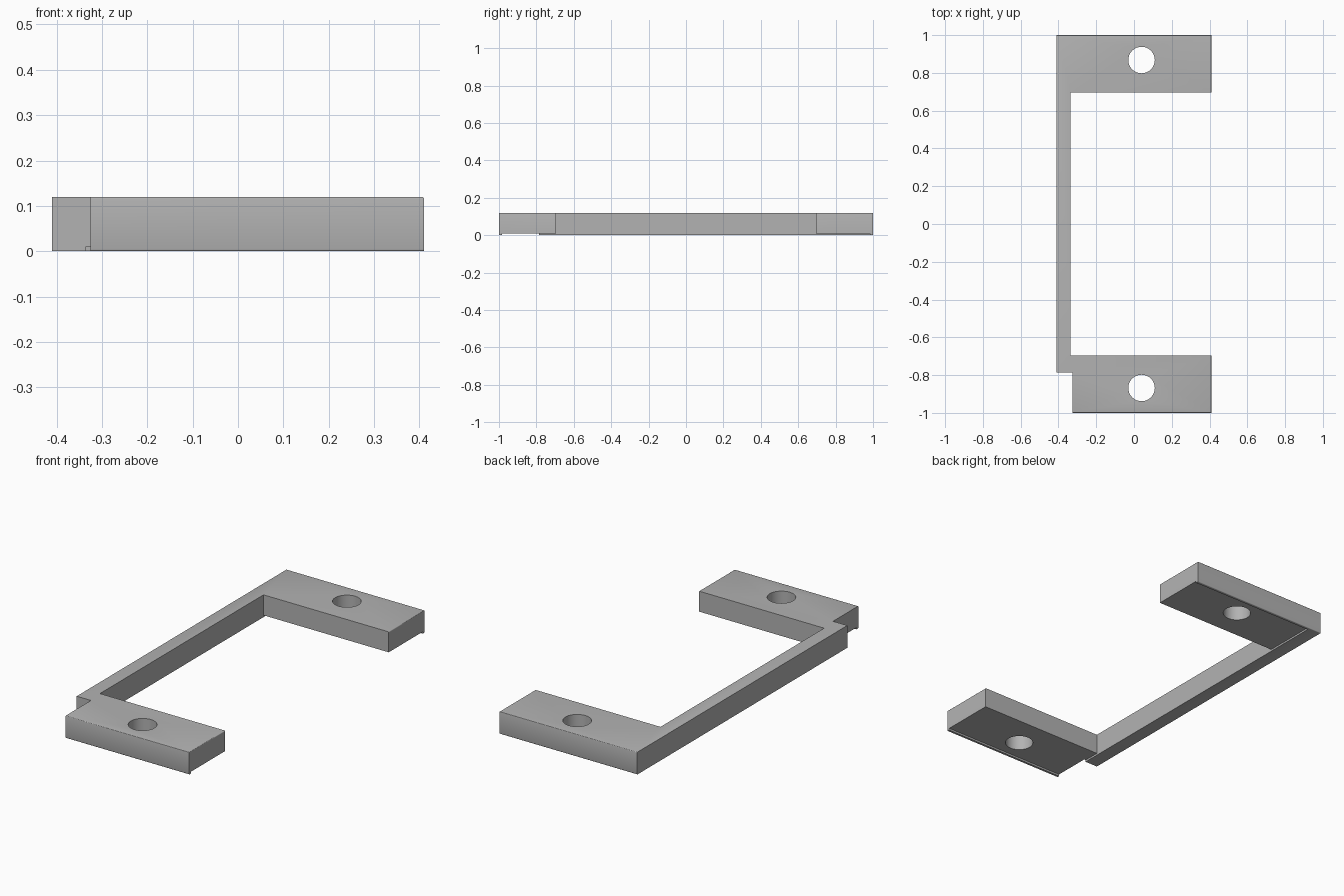
import bpy
import bmesh

cube = bpy.data.objects.get("Cube")
if cube:
    bpy.data.objects.remove(cube, do_unlink=True)

grey = bpy.data.materials.new("plain grey")
grey.use_nodes = True
colour = (0.45, 0.45, 0.45, 1)
grey.diffuse_color = colour
grey.node_tree.nodes["Principled BSDF"].inputs["Base Color"].default_value = colour

HEIGHT, SIDE, END = 0.12, 0.41, 1.0
RAIL_IN, PAD_IN = -0.335, 0.695    # inner faces of the rail and the pads
NOTCH_X, NOTCH_Y = -0.325, -0.785  # cut corner at the front
LIP, RECESS = 0.985, 0.01          # end lips under the pads


def prism(name, outline, z0, z1, fillet=False):
    """Extrude an outline upward, optionally easing the outer edges."""
    bm = bmesh.new()
    base = bm.faces.new([bm.verts.new((x, y, z0)) for x, y in outline])
    top = bmesh.ops.extrude_face_region(bm, geom=[base])["geom"]
    for v in top:
        if isinstance(v, bmesh.types.BMVert):
            v.co.z = z1
    bmesh.ops.recalc_face_normals(bm, faces=bm.faces)
    if fillet:
        edges = []
        for e in bm.edges:
            a, b = (v.co for v in e.verts)
            level = abs(a.z - b.z) < 1e-5
            at_end = min(abs(a.y), abs(b.y)) > END - 1e-4
            at_side = min(a.x, b.x) > SIDE - 1e-4 and min(a.z, b.z) > z0
            if level and (at_end or at_side):
                edges.append(e)
        bmesh.ops.bevel(bm, geom=edges, offset=0.004, segments=3,
                        profile=0.5, affect='EDGES')
    mesh = bpy.data.meshes.new(name)
    bm.to_mesh(mesh)
    bm.free()
    mesh.materials.append(grey)
    obj = bpy.data.objects.new(name, mesh)
    bpy.context.collection.objects.link(obj)
    return obj


def cut(target, cutter):
    """Subtract a cutter and remove it."""
    mod = target.modifiers.new("cut", 'BOOLEAN')
    mod.operation = 'DIFFERENCE'
    mod.solver = 'EXACT'
    mod.object = cutter
    bpy.context.view_layer.objects.active = target
    bpy.ops.object.modifier_apply(modifier=mod.name)
    bpy.data.objects.remove(cutter, do_unlink=True)


# Bracket body: long rail with a pad at each end and a notched front corner
bracket = prism("bracket", [
    (-SIDE, NOTCH_Y), (NOTCH_X, NOTCH_Y), (NOTCH_X, -END), (SIDE, -END),
    (SIDE, -PAD_IN), (RAIL_IN, -PAD_IN), (RAIL_IN, PAD_IN), (SIDE, PAD_IN),
    (SIDE, END), (-SIDE, END)], 0, HEIGHT, fillet=True)

for sign in (-1, 1):
    # Shallow recess under the pad, leaving a thin lip at the outer end
    ya, yb = sorted((sign * LIP, sign * 0.6))
    cut(bracket, prism("recess_cutter", [
        (RAIL_IN, ya), (0.5, ya), (0.5, yb), (RAIL_IN, yb)], -0.1, RECESS))
    # Screw hole
    bpy.ops.mesh.primitive_cylinder_add(
        vertices=64, radius=0.07, depth=1, location=(0.04, sign * 0.868, 0))
    drill = bpy.context.object
    drill.data.materials.append(grey)
    cut(bracket, drill)

bpy.ops.object.select_all(action='DESELECT')
bracket.select_set(True)
bpy.context.view_layer.objects.active = bracket
bpy.ops.object.shade_smooth_by_angle(angle=0.6)
